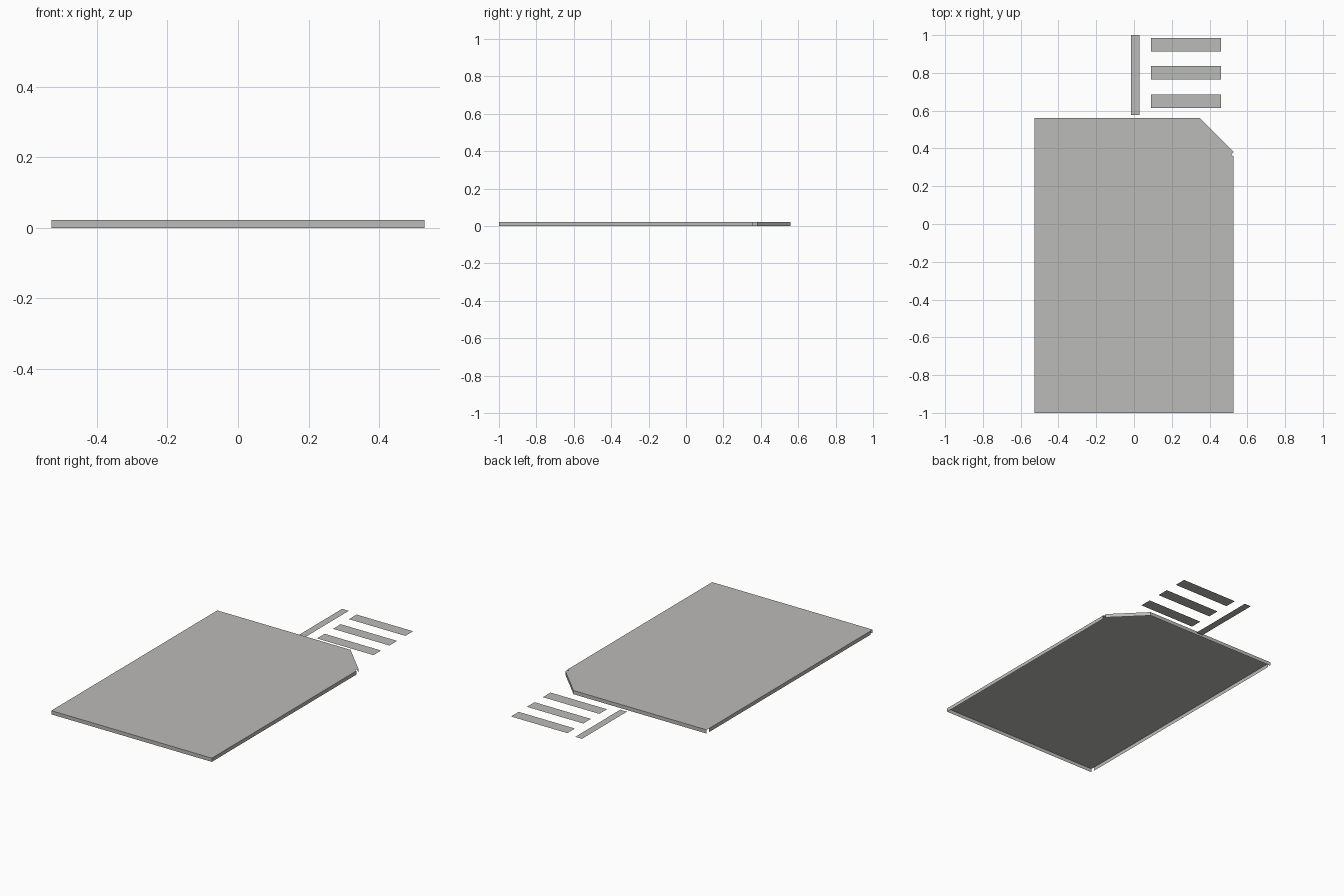
import bpy
import bmesh

cube = bpy.data.objects.get("Cube")
if cube:
    bpy.data.objects.remove(cube, do_unlink=True)

HALF_W, FRONT, BACK, TOP = 0.528, -1.0, 0.56, 0.022
GAP = 0.02          # slit where a side wall stops short of a corner

grey = bpy.data.materials.new("warm_grey")
grey.use_nodes = True
colour = (0.5, 0.495, 0.485, 1.0)
grey.diffuse_color = colour
grey.node_tree.nodes["Principled BSDF"].inputs["Base Color"].default_value = colour


def make_object(name, polygons):
    """Build one flat-shaded object from a list of polygons."""
    bm = bmesh.new()
    for points in polygons:
        bm.faces.new([bm.verts.new(p) for p in points])
    bmesh.ops.remove_doubles(bm, verts=bm.verts, dist=0.0001)
    mesh = bpy.data.meshes.new(name)
    bm.to_mesh(mesh)
    bm.free()
    mesh.materials.append(grey)
    obj = bpy.data.objects.new(name, mesh)
    bpy.context.collection.objects.link(obj)
    return obj


def wall(a, b):
    """Upright sheet from the ground to the panel, facing right of a to b."""
    return [(*a, 0), (*b, 0), (*b, TOP), (*a, TOP)]


def strip(name, x0, x1, y0, y1):
    """Flat sheet lying on the ground."""
    return make_object(name, [[(x0, y0, 0), (x1, y0, 0), (x1, y1, 0), (x0, y1, 0)]])


# Panel outline, counter-clockwise, with a clipped corner and tiny notch
front_left = (HALF_W, FRONT)
notch_low = (HALF_W, 0.357)
notch_in = (HALF_W - 0.013, 0.367)
clip_low = (HALF_W, 0.38)
clip_high = (0.348, BACK)
back_right = (-HALF_W, BACK)
front_right = (-HALF_W, FRONT)
outline = [front_left, notch_low, notch_in, clip_low, clip_high, back_right, front_right]
make_object("top_panel", [[(x, y, TOP) for x, y in outline]])

# Skirt walls, open underneath
make_object("front_wall", [wall(front_right, front_left)])
make_object("left_wall", [wall(front_left, notch_low)])
make_object("clipped_corner_wall", [wall(clip_low, clip_high)])
make_object("back_wall", [wall(clip_high, back_right)])
make_object("right_wall", [wall((-HALF_W, BACK - GAP), (-HALF_W, FRONT + GAP))])

# Loose strips behind the panel
strip("upright_strip", -0.016, 0.028, 0.578, 1.0)
for i in range(3):
    y = 0.614 + 0.15 * i
    strip(f"cross_strip_{i + 1}", 0.09, 0.461, y, y + 0.072)
